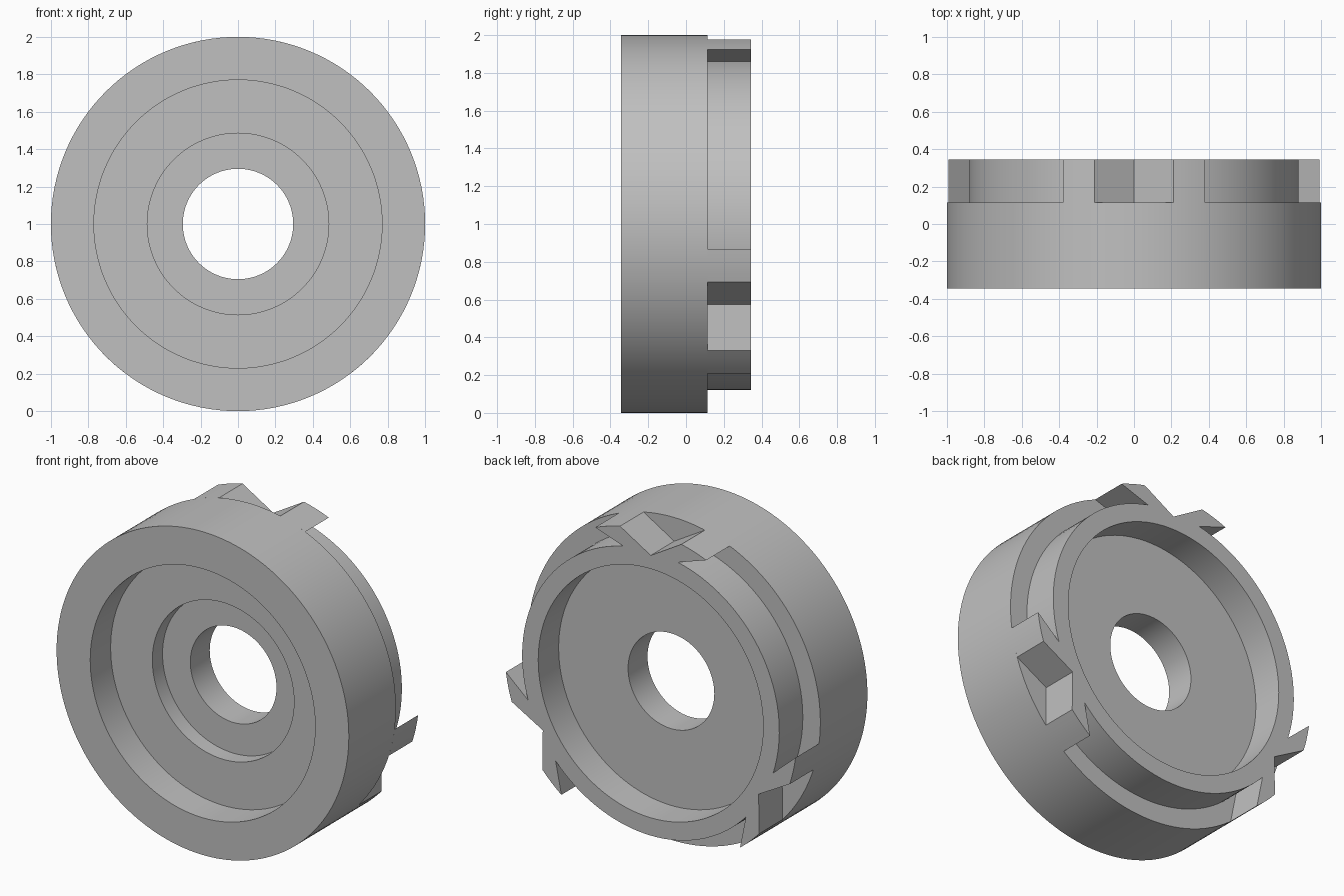
import bpy, bmesh, math
from mathutils import Matrix, Vector

if "Cube" in bpy.data.objects:
    bpy.data.objects.remove(bpy.data.objects["Cube"], do_unlink=True)

CENTRE_Z = 1.0
SEGMENTS = 128
BORE, STEP, RECESS, RING, RIM = 0.295, 0.485, 0.77, 0.88, 1.0
FRONT, SHOULDER, BACK = -0.345, 0.115, 0.345

grey = bpy.data.materials.new("plain grey")
grey.use_nodes = True
colour = (0.53, 0.53, 0.53, 1)
grey.diffuse_color = colour
grey.node_tree.nodes["Principled BSDF"].inputs["Base Color"].default_value = colour


def finish(obj):
    obj.data.materials.clear()
    obj.data.materials.append(grey)
    bpy.ops.object.select_all(action="DESELECT")
    obj.select_set(True)
    bpy.context.view_layer.objects.active = obj
    bpy.ops.object.shade_smooth_by_angle(angle=math.radians(20))


def polar(radius, angle):
    # angle is measured from straight up, clockwise
    return Vector((radius * math.sin(angle), radius * math.cos(angle)))


def arc(radius, start, end, steps):
    return [polar(radius, start + (end - start) * i / steps) for i in range(steps + 1)]


# Stepped disc body, turned around the front-to-back axis
profile = [(BORE, -0.045), (STEP, -0.045), (STEP, -0.145), (RECESS, -0.145),
           (RECESS, FRONT), (RIM, FRONT), (RIM, SHOULDER), (RECESS, SHOULDER),
           (RECESS, 0.145), (BORE, 0.145)]
bm = bmesh.new()
verts = [bm.verts.new((0, y, r)) for r, y in profile]
edges = [bm.edges.new((verts[i - 1], verts[i])) for i in range(len(verts))]
bmesh.ops.spin(bm, geom=verts + edges, cent=(0, 0, 0), axis=(0, 1, 0),
               angle=math.tau, steps=SEGMENTS)
bmesh.ops.remove_doubles(bm, verts=bm.verts, dist=0.0001)
bmesh.ops.recalc_face_normals(bm, faces=bm.faces)
bmesh.ops.translate(bm, verts=bm.verts, vec=(0, 0, CENTRE_Z))
mesh = bpy.data.meshes.new("stepped_disc")
bm.to_mesh(mesh)
bm.free()
body = bpy.data.objects.new("stepped_disc", mesh)
bpy.context.collection.objects.link(body)
finish(body)

# Rear ring outline with three notched, undercut lugs
tip, end, root = math.asin(0.21), math.asin(0.38), math.asin(0.187 / RING)
outline = []
for k in range(3):
    mid = k * math.tau / 3
    outline += [polar(RING, mid - root)]
    outline += arc(RIM, mid - end, mid - tip, 4)
    outline += [polar(0.853, mid)]
    outline += arc(RIM, mid + tip, mid + end, 4)
    outline += arc(RING, mid + root, mid + math.tau / 3 - root, 34)[:-1]
inner = arc(RECESS, 0, math.tau, SEGMENTS)[:-1]

curve = bpy.data.curves.new("ring_outline", "CURVE")
curve.dimensions = "2D"
curve.fill_mode = "BOTH"
curve.extrude = (BACK - SHOULDER) / 2
for loop in (outline, inner):
    spline = curve.splines.new("POLY")
    spline.points.add(len(loop) - 1)
    for point, co in zip(spline.points, loop):
        point.co = (co.x, co.y, 0, 1)
    spline.use_cyclic_u = True

source = bpy.data.objects.new("ring_outline", curve)
bpy.context.collection.objects.link(source)
depsgraph = bpy.context.evaluated_depsgraph_get()
ring_mesh = bpy.data.meshes.new_from_object(source.evaluated_get(depsgraph))
bpy.data.objects.remove(source, do_unlink=True)

# Stand the ring upright behind the body
bm = bmesh.new()
bm.from_mesh(ring_mesh)
bmesh.ops.remove_doubles(bm, verts=bm.verts, dist=0.0001)
bmesh.ops.transform(bm, verts=bm.verts,
                    matrix=Matrix.Translation((0, (BACK + SHOULDER) / 2, CENTRE_Z))
                    @ Matrix.Rotation(math.pi / 2, 4, "X"))
bmesh.ops.recalc_face_normals(bm, faces=bm.faces)
bm.to_mesh(ring_mesh)
bm.free()
ring = bpy.data.objects.new("lugged_ring", ring_mesh)
bpy.context.collection.objects.link(ring)
finish(ring)
